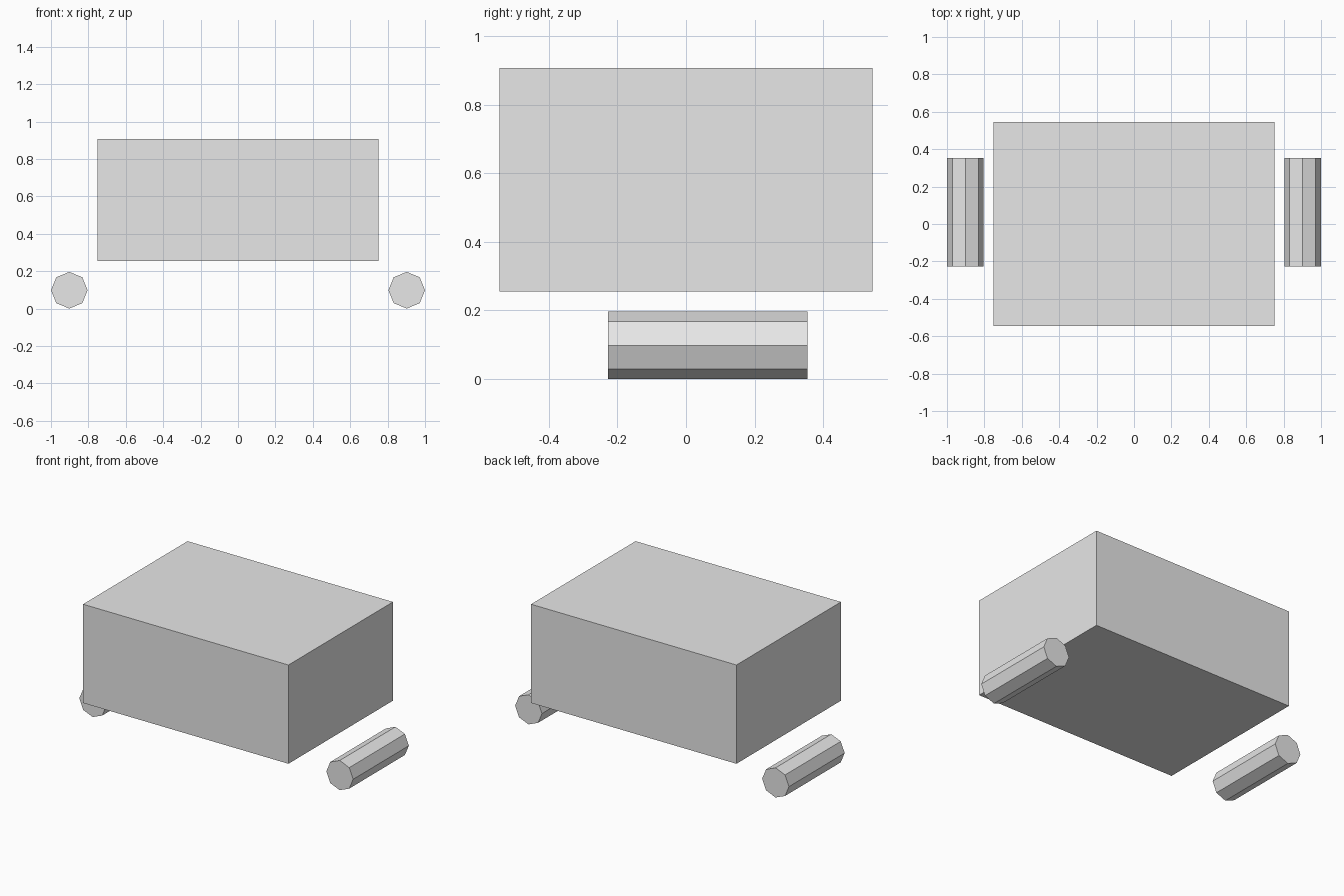
import bpy
import math

cube = bpy.data.objects.get("Cube")
if cube:
    bpy.data.objects.remove(cube, do_unlink=True)

# Single light grey material
grey = bpy.data.materials.new("light_grey")
grey.use_nodes = True
colour = (0.8, 0.8, 0.8, 1.0)
grey.diffuse_color = colour
for node in grey.node_tree.nodes:
    if node.type == "BSDF_PRINCIPLED":
        node.inputs["Base Color"].default_value = colour


def finish(name):
    obj = bpy.context.object
    obj.name = name
    obj.data.materials.append(grey)
    return obj


# Main box body
BOTTOM, TOP = 0.255, 0.907
bpy.ops.mesh.primitive_cube_add(size=1, location=(0, 0, (BOTTOM + TOP) / 2))
body = finish("body")
body.scale = (1.5, 1.09, TOP - BOTTOM)

# Eight-sided rollers, one on each side, lying front to back
RADIUS = 0.098
FRONT, BACK = -0.227, 0.354
for name, side in (("left_roller", 1), ("right_roller", -1)):
    bpy.ops.mesh.primitive_cylinder_add(
        vertices=8, radius=RADIUS, depth=BACK - FRONT,
        location=(side * (1 - RADIUS), (FRONT + BACK) / 2, RADIUS),
        rotation=(math.pi / 2, 0, 0))
    finish(name)
